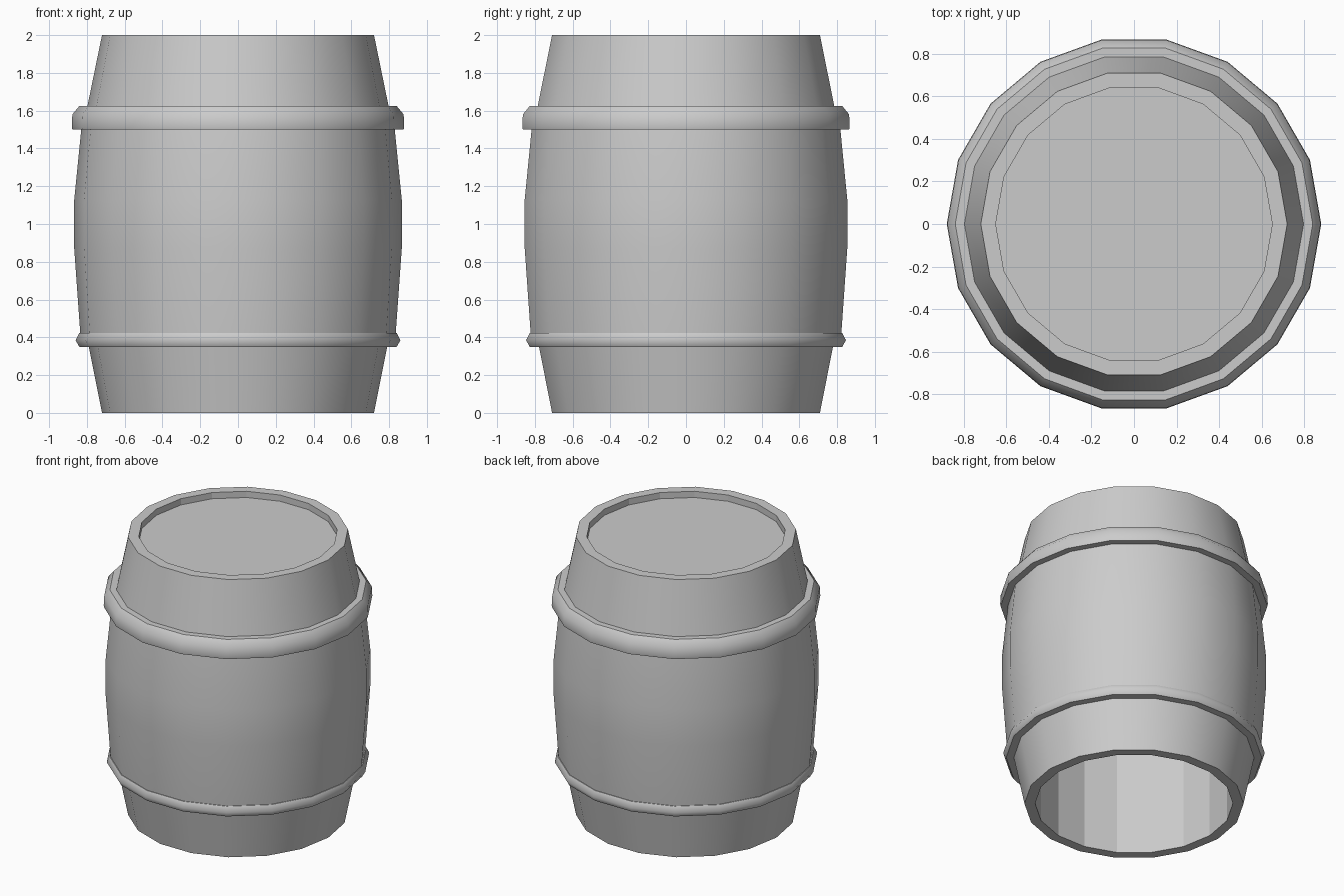
import bpy
import bmesh
from math import cos, sin, tau

SIDES = 18

cube = bpy.data.objects.get("Cube")
if cube:
    bpy.data.objects.remove(cube, do_unlink=True)

grey = bpy.data.materials.new("plain grey")
grey.use_nodes = True
grey.diffuse_color = (0.6, 0.6, 0.6, 1)
grey.node_tree.nodes["Principled BSDF"].inputs["Base Color"].default_value = (0.6, 0.6, 0.6, 1)


def lathe(name, strips, smooth=True):
    """Spin (radius, z) strips around z; separate strips meet in a crisp edge."""
    bm = bmesh.new()
    for strip in strips:
        rings = [[bm.verts.new((r * cos(tau * i / SIDES), r * sin(tau * i / SIDES), z))
                  for i in range(SIDES)] for r, z in strip]
        for low, high in zip(rings, rings[1:]):
            for i in range(SIDES):
                j = (i + 1) % SIDES
                face = bm.faces.new((low[i], low[j], high[j], high[i]))
                face.smooth = smooth
        if len(rings) == 1:
            bm.faces.new(rings[0])
    mesh = bpy.data.meshes.new(name)
    bm.to_mesh(mesh)
    bm.free()
    mesh.materials.append(grey)
    obj = bpy.data.objects.new(name, mesh)
    bpy.context.collection.objects.link(obj)
    return obj


# Staves: tapered ends and bulging middle
lathe("barrel_lower_staves", [[(0.72, 0), (0.79, 0.35)]])
lathe("barrel_middle_staves", [[(0.835, 0.42), (0.867, 0.87), (0.867, 1.13), (0.83, 1.5)]])
lathe("barrel_upper_staves", [[(0.797, 1.625), (0.72, 2)]])

# Hoops
lathe("lower_hoop", [[(0.79, 0.35), (0.84, 0.35)],
                     [(0.84, 0.35), (0.86, 0.385), (0.84, 0.423)],
                     [(0.84, 0.423), (0.833, 0.423)]])
lathe("upper_hoop", [[(0.83, 1.5), (0.877, 1.5)],
                     [(0.877, 1.5), (0.88, 1.515), (0.877, 1.58), (0.84, 1.625)],
                     [(0.84, 1.625), (0.797, 1.625)]])

# Flat rims, straight inner wall open at the bottom, and the recessed lid
lathe("bottom_rim", [[(0.65, 0), (0.72, 0)]], smooth=False).data.flip_normals()
lathe("top_rim", [[(0.72, 2), (0.65, 2)]], smooth=False)
lathe("inner_wall", [[(0.65, 2), (0.65, 0)]], smooth=False)
lathe("lid", [[(0.65, 1.955)]], smooth=False)
